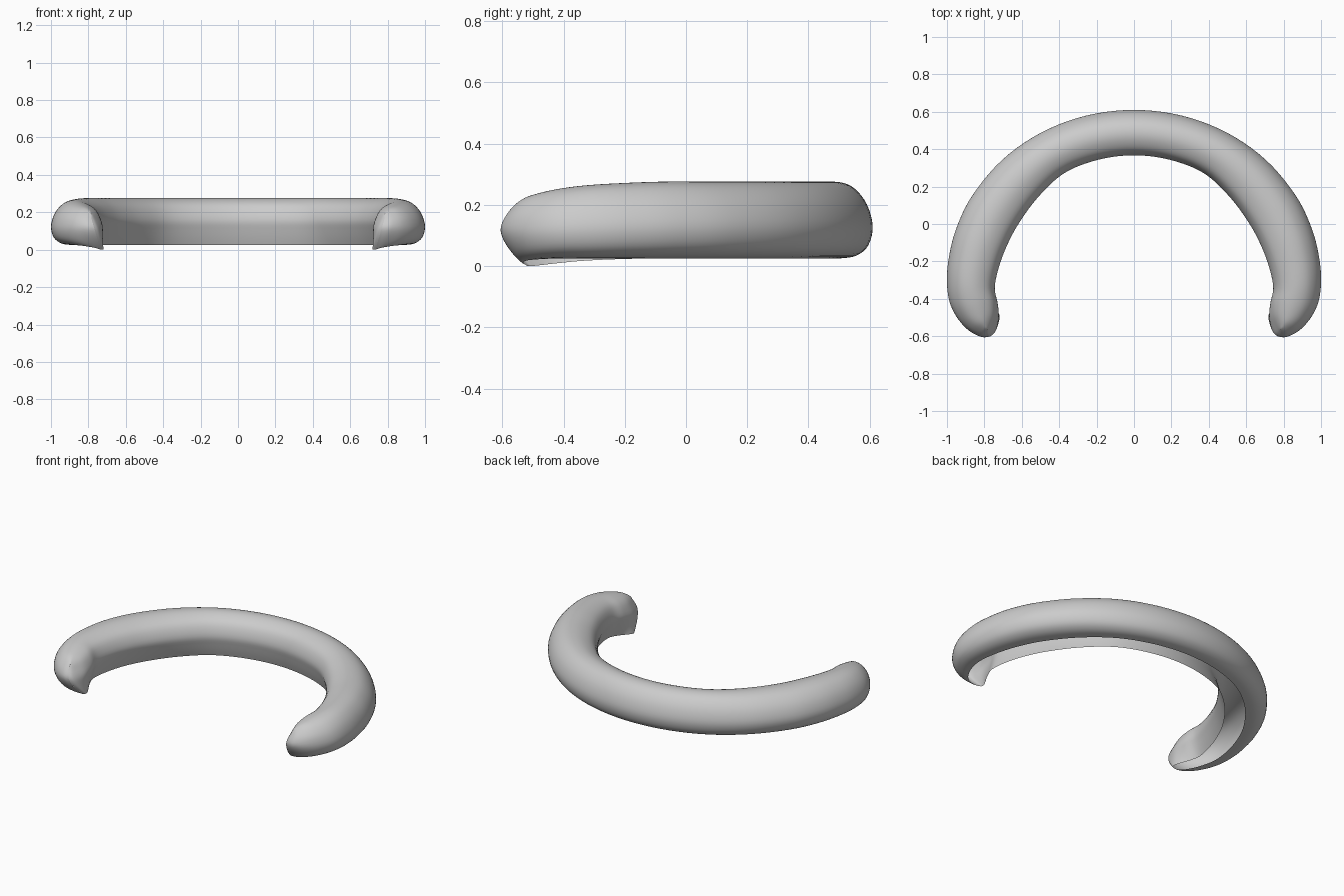
import bpy, math

if "Cube" in bpy.data.objects:
    bpy.data.objects.remove(bpy.data.objects["Cube"])

# cross-section from inner bottom edge, over the top, to outer bottom edge
# (across 0 = inner .. 1 = outer, height 0 .. 1)
PROFILE = [(0.0, 0.0), (-0.02, 0.3), (-0.02, 0.55), (0.11, 0.83), (0.32, 0.97),
           (0.54, 1.0), (0.75, 0.92), (0.92, 0.71), (1.0, 0.42),
           (0.94, 0.17), (0.78, 0.035), (0.56, 0.0)]
OUT_EDGE = PROFILE[-1][0]


def catmull(p, q, r, s, t):
    return tuple(0.5 * (2*b + (c - a)*t + (2*a - 5*b + 4*c - d)*t*t
                        + (3*b - a - 3*c + d)*t**3) for a, b, c, d in zip(p, q, r, s))


def smooth(points, steps):
    ext = [points[0]] + points + [points[-1]]
    out = []
    for i in range(len(points) - 1):
        out += [catmull(*ext[i:i + 4], k / steps) for k in range(steps)]
    return out + [tuple(points[-1])]


# stations: outer x, y, inner x, y, top z, inner bottom z, outer bottom z, tip bow
stations = []
for deg in (105, 90, 75, 60, 45, 30, 18, 8):
    c, s = math.cos(math.radians(deg)), math.sin(math.radians(deg))
    thick = 0.03 * math.sin(math.radians(3 * deg)) if deg < 60 else 0
    stations.append((c, -0.31 + 0.92*s, (0.745 - thick)*c, -0.35 + (0.715 - thick)*s,
                     0.275 if deg > 10 else 0.27, 0.025 if deg > 10 else 0.022, 0.025, 0))
# rounded arm tip
stations += [
    (1.0, -0.31, 0.742, -0.345, 0.263, 0.017, 0.025, 0),
    (0.985, -0.42, 0.729, -0.42, 0.252, 0.010, 0.025, 0.08),
    (0.94, -0.51, 0.727, -0.49, 0.238, 0.004, 0.022, 0.3),
    (0.88, -0.573, 0.738, -0.545, 0.224, 0.001, 0.017, 0.6),
    (0.815, -0.605, 0.752, -0.585, 0.206, 0.0, 0.008, 0.9),
    (0.77, -0.602, 0.77, -0.602, 0.19, 0.0, 0.0, 1.0)]

STEPS = 5
rows = smooth(stations, STEPS)[STEPS:]
profile = smooth(PROFILE, 4)
n = len(profile)
verts, faces = [], []
for ox, oy, ix, iy, top, zin, zout, bow in rows:
    bow = min(max(bow, 0), 1)
    for j, (u, v) in enumerate(profile):
        base = zin + (zout - zin) * min(max(u / OUT_EDGE, 0), 1)
        z = base + (top - base) * v
        if j < n / 3:                       # inner wall is undercut
            u += 0.15 * (1 - v)**2 * (1 - bow)**3
        d = (z - 0.12) / 0.12
        x = ix + (ox - ix)*u + 0.035*bow*min(d, 0.4)
        y = iy + (oy - iy)*u + 0.085*bow*abs(d)**1.6*(1 - 0.5*u*(1 - bow))
        verts.append((x, y, max(z, 0)))
for i in range(len(rows) - 1):
    for j in range(n - 1):
        a = i*n + j
        faces.append((a, a + 1, a + n + 1, a + n))
for k in range(n):
    verts[k] = (0, verts[k][1], verts[k][2])

# curved band, open along its underside
mesh = bpy.data.meshes.new("curved_band")
mesh.from_pydata(verts, [], faces)
band = bpy.data.objects.new("curved_band", mesh)
bpy.context.collection.objects.link(band)
bpy.context.view_layer.objects.active = band
band.select_set(True)

# orient the faces outward
top_face = max(mesh.polygons, key=lambda f: f.center.z)
if top_face.normal.z < 0:
    mesh.flip_normals()
bpy.ops.object.shade_smooth_by_angle(angle=math.radians(60))

# second arm
mirror = band.modifiers.new("Mirror", 'MIRROR')
mirror.use_axis[0] = True
mirror.use_clip = True
mirror.merge_threshold = 0.001
